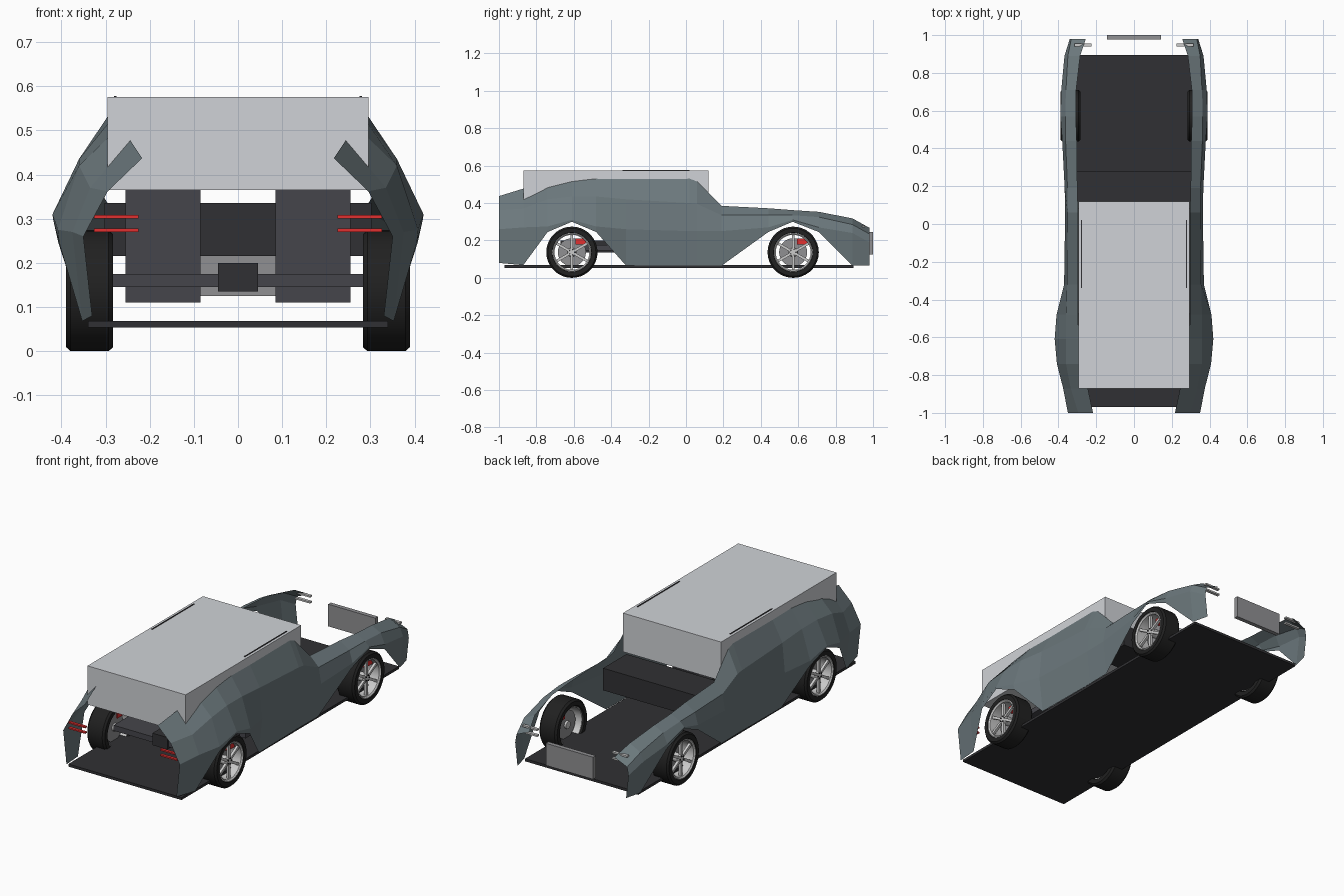
import bpy, bmesh
from math import sin, cos, pi
from mathutils import Matrix, Vector

if "Cube" in bpy.data.objects:
    bpy.data.objects.remove(bpy.data.objects["Cube"])


def material(name, rgb):
    m = bpy.data.materials.new(name)
    m.diffuse_color = (*rgb, 1)
    m.use_nodes = True
    m.node_tree.nodes["Principled BSDF"].inputs["Base Color"].default_value = m.diffuse_color
    return m


PAINT = material("slate_paint", (0.15, 0.19, 0.205))
GLASS = material("pale_glass", (0.63, 0.65, 0.68))
DARK = material("dark_trim", (0.03, 0.03, 0.033))
SEAT = material("seat_grey", (0.06, 0.06, 0.07))
RUBBER = material("rubber", (0.015, 0.015, 0.015))
METAL = material("light_metal", (0.6, 0.6, 0.61))
DISC = material("brake_metal", (0.28, 0.28, 0.29))
RED = material("red", (0.75, 0.03, 0.03))


def finish(name, bm, mat):
    me = bpy.data.meshes.new(name)
    bm.to_mesh(me)
    bm.free()
    ob = bpy.data.objects.new(name, me)
    bpy.context.collection.objects.link(ob)
    me.materials.append(mat)
    return ob


def box(name, x, y, z, mat):
    """Box from (min, max) pairs."""
    bm = bmesh.new()
    lo, hi = Vector((x[0], y[0], z[0])), Vector((x[1], y[1], z[1]))
    bmesh.ops.create_cube(bm, size=1, matrix=Matrix.Translation((lo + hi) / 2)
                          @ Matrix.Diagonal((*(hi - lo), 1)))
    return finish(name, bm, mat)


def pair(name, x, y, z, mat):
    """The same box on both sides of the car."""
    box(name + "_right", x, y, z, mat)
    box(name + "_left", (-x[1], -x[0]), y, z, mat)


def lathe(name, profile, centre, side, mat, n=36, closed=True):
    """Revolve (offset outward, radius) points about the wheel axle."""
    bm = bmesh.new()
    rings = [[bm.verts.new((centre[0] + side * x, centre[1] + r * cos(2 * pi * i / n),
                            centre[2] + r * sin(2 * pi * i / n))) for i in range(n)]
             for x, r in profile]
    pairs = list(zip(rings, rings[1:])) + ([(rings[-1], rings[0])] if closed else [])
    for a, b in pairs:
        for i in range(n):
            j = (i + 1) % n
            bm.faces.new((a[i], a[j], b[j], b[i]))
    if not closed:
        bm.faces.new(rings[0])
        bm.faces.new(rings[-1])
    bmesh.ops.recalc_face_normals(bm, faces=bm.faces)
    ob = finish(name, bm, mat)
    for o in bpy.context.selected_objects:
        o.select_set(False)
    ob.select_set(True)
    bpy.context.view_layer.objects.active = ob
    bpy.ops.object.shade_smooth_by_angle()
    return ob


# Faceted side shells: y, lower edge z, belt x z, shoulder x z, top x z
STATIONS = [
    (-1.00, .08, .350, .26, .295, .362, .217, .437),
    (-0.87, .068, .375, .27, .335, .37, .244, .477),
    (-0.74, .245, .408, .275, .36, .42, .280, .497),
    (-0.61, .300, .420, .31, .36, .435, .294, .516),
    (-0.48, .245, .410, .275, .36, .435, .296, .530),
    (-0.32, .065, .370, .26, .355, .42, .296, .528),
    (0.02, .065, .365, .25, .352, .40, .296, .530),
    (0.06, .065, .365, .25, .352, .395, .296, .515),
    (0.19, .065, .367, .25, .352, .335, .300, .385),
    (0.44, .245, .380, .27, .362, .335, .303, .372),
    (0.57, .300, .390, .31, .364, .335, .308, .362),
    (0.71, .245, .385, .27, .360, .325, .306, .353),
    (0.89, .065, .368, .24, .350, .285, .285, .318),
    (0.98, .065, .340, .19, .332, .235, .255, .268),
]
for side, label in ((1, "right"), (-1, "left")):
    bm = bmesh.new()
    rows = []
    for y, bz, bx, mz, sx, sz, tx, tz in STATIONS:
        pts = [(bx - .11 * (mz - bz), bz), (bx, mz), (sx, sz), (tx, tz)]
        rows.append([bm.verts.new((side * x, y, z)) for x, z in pts])
    for a, b in zip(rows, rows[1:]):
        for i in range(3):
            f = (a[i], b[i], b[i + 1], a[i + 1])
            bm.faces.new(f if side > 0 else f[::-1])
    finish("body_side_" + label, bm, PAINT)

# Cabin, floor, dashboard and number plate
box("cabin_glass", (-.295, .295), (-.87, .12), (.365, .575), GLASS)
box("floor_pan", (-.34, .34), (-.97, .895), (.054, .068), DARK)
box("dashboard", (-.302, .302), (.08, .28), (.215, .335), DARK)
box("front_panel", (-.142, .142), (.977, 1.0), (.125, .245), DISC)

# Seats and console
box("rear_bench", (-.285, .285), (-.66, -.39), (.145, .175), SEAT)
box("centre_console", (-.045, .045), (-.67, .05), (.135, .2), DARK)
pair("seat_cushion", (.085, .255), (-.30, .0), (.11, .15), SEAT)
pair("seat_back", (.085, .255), (-.32, -.25), (.145, .42), SEAT)

# Roof rails, lights
pair("roof_rail", (.275, .281), (-.34, .02), (.572, .578), DARK)
for k, z in enumerate((.270, .300)):
    pair(f"tail_light_{k}", (.225, .326), (-.99, -.975), (z, z + .008), RED)
for k, z in enumerate((.240, .272)):
    pair(f"headlight_{k}", (.225, .315), (.94, .956), (z, z + .009), METAL)

# Wheels: tyre, rim, spokes, hub, brake disc and caliper
TYRE = [(-.053, .105), (-.053, .128), (-.043, .137), (.043, .137), (.053, .128), (.053, .105),
        (.045, .1), (-.045, .1)]
RIM = [(-.045, .101), (.05, .106), (.052, .1), (.046, .093), (-.045, .095)]
for ylabel, y in (("rear", -.61), ("front", .573)):
    for side, label in ((1, "right"), (-1, "left")):
        tag = f"_{ylabel}_{label}"
        c = Vector((side * .336, y, .137))
        lathe("tyre" + tag, TYRE, c, side, RUBBER)
        lathe("rim" + tag, RIM, c, side, METAL)
        lathe("hub" + tag, [(-.03, .02), (.03, .026), (.04, .02)], c, side, METAL, 20, False)
        lathe("brake_disc" + tag, [(-.02, .075), (-.008, .075)], c, side, DISC, 32, False)
        bm = bmesh.new()
        for i in range(6):
            turn = Matrix.Rotation(2 * pi * i / 6 + pi / 2, 4, 'X')
            bmesh.ops.create_cube(bm, size=1, matrix=Matrix.Translation(c + Vector((side * .033, 0, 0)))
                                  @ turn @ Matrix.Translation((0, .058, 0))
                                  @ Matrix.Diagonal((.014, .078, .014, 1)))
        finish("spokes" + tag, bm, METAL)
        bm = bmesh.new()
        for i in range(5):
            a = 2 * pi * i / 5
            bmesh.ops.create_cone(bm, cap_ends=True, segments=8, radius1=.004, radius2=.004, depth=.008,
                                  matrix=Matrix.Translation(c + Vector((side * .04, .015 * cos(a), .015 * sin(a))))
                                  @ Matrix.Rotation(pi / 2, 4, 'Y'))
        finish("wheel_bolts" + tag, bm, DARK)
        x = sorted((c.x - side * .025, c.x + side * .015))
        box("caliper" + tag, x, (y + .02, y + .078), (.178, .21), RED)
